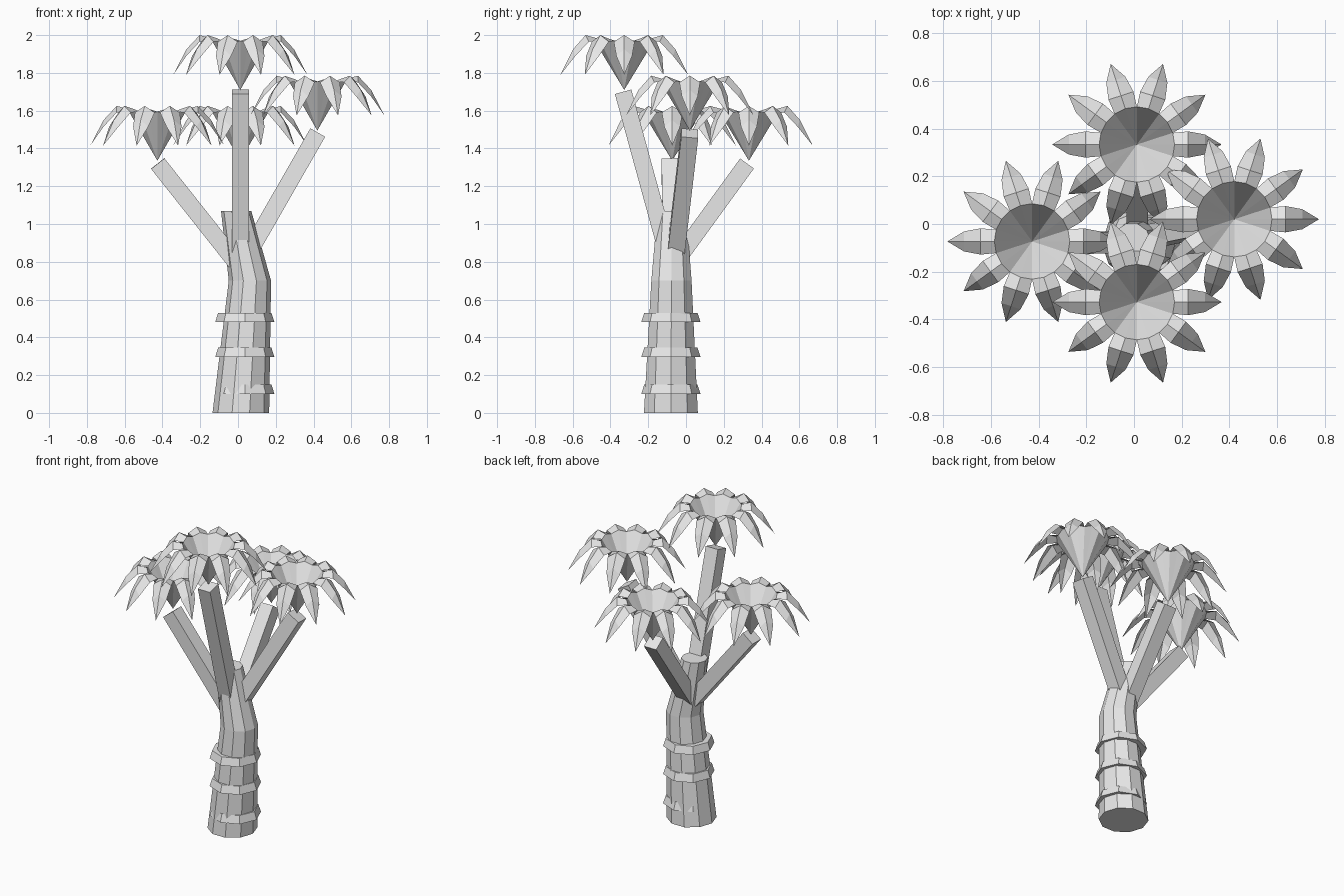
import bpy, bmesh, math
from mathutils import Matrix, Vector

cube = bpy.data.objects.get("Cube")
if cube:
    bpy.data.objects.remove(cube, do_unlink=True)

GREY = (0.8, 0.8, 0.8, 1)
mat = bpy.data.materials.new("light_grey")
mat.use_nodes = True
mat.diffuse_color = GREY
for node in mat.node_tree.nodes:
    if node.type == 'BSDF_PRINCIPLED':
        node.inputs["Base Color"].default_value = GREY


def finish(bm, name):
    bmesh.ops.remove_doubles(bm, verts=bm.verts, dist=0.0005)
    bmesh.ops.recalc_face_normals(bm, faces=bm.faces)
    mesh = bpy.data.meshes.new(name)
    bm.to_mesh(mesh)
    bm.free()
    mesh.materials.append(mat)
    obj = bpy.data.objects.new(name, mesh)
    bpy.context.collection.objects.link(obj)
    return obj


def loft(name, sides, sections):
    """Closed skin through horizontal polygons (x, y, z, radius)."""
    bm = bmesh.new()
    rings = []
    for x, y, z, r in sections:
        angles = [math.tau * i / sides for i in range(sides)]
        rings.append([bm.verts.new((x + r * math.cos(a), y + r * math.sin(a), z))
                      for a in angles])
    for low, high in zip(rings, rings[1:]):
        for i in range(sides):
            j = (i + 1) % sides
            bm.faces.new((low[i], low[j], high[j], high[i]))
    bm.faces.new(rings[0][::-1])
    bm.faces.new(rings[-1])
    return finish(bm, name)


def branch(name, start, end, side, width=0.09):
    """Square bar between two points, one pair of sides facing 'side'."""
    start, end = Vector(start), Vector(end)
    axis = (end - start).normalized()
    u = Vector(side)
    u = (u - axis * u.dot(axis)).normalized()
    v = axis.cross(u)
    turn = Matrix((u, v, axis)).transposed().to_4x4()
    size = Matrix.Diagonal((width, width, (end - start).length, 1))
    bm = bmesh.new()
    bmesh.ops.create_cube(bm, size=1, matrix=Matrix.Translation((start + end) / 2) @ turn @ size)
    return finish(bm, name)


def crown(name, x, y, top, fronds=10):
    """Funnel whose rim folds out into drooping, ridged fronds."""
    bm = bmesh.new()
    half = math.pi / fronds
    rim = 0.158
    apex = (0, 0, -0.29)
    ridge = [(rim, 0, -0.015), (0.215, 0, 0), (0.285, 0, -0.075), (0.355, 0, -0.21)]
    for i in range(fronds):
        turn = Matrix.Translation((x, y, top)) @ Matrix.Rotation(2 * half * i, 4, 'Z')
        for s in (-1, 1):
            edge = [(rim * math.cos(half), s * rim * math.sin(half), -0.03),
                    (0.215, s * 0.055, -0.035), (0.285, s * 0.042, -0.11)]
            faces = [(apex, ridge[0], edge[0]),
                     (ridge[0], ridge[1], edge[1], edge[0]),
                     (ridge[1], ridge[2], edge[2], edge[1]),
                     (ridge[2], ridge[3], edge[2])]
            for pts in faces:
                bm.faces.new([bm.verts.new(turn @ Vector(p)) for p in pts])
    return finish(bm, name)


# Bent trunk with flared bark rings
loft("trunk", 10, [(0.015, -0.08, 0, 0.15), (0.063, -0.077, 0.7, 0.112),
                   (-0.01, -0.075, 1.07, 0.08)])
for n, z in enumerate((0.1, 0.295, 0.48)):
    loft(f"bark_ring_{n + 1}", 8, [(0.036, -0.08, z, 0.157), (0.036, -0.08, z + 0.05, 0.141)])

# Branches
branch("front_branch", (0.013, -0.1, 0.85), (0.013, -0.333, 1.7), (1, 0, 0))
branch("back_branch", (0.013, -0.055, 0.8), (0.013, 0.323, 1.32), (1, 0, 0))
branch("left_branch", (0.03, -0.06, 0.8), (0.42, 0.02, 1.48), (0, 1, 0))
branch("right_branch", (-0.013, -0.075, 0.8), (-0.425, -0.085, 1.32), (0, 1, 0))

# Leaf crowns
crown("front_crown", 0.012, -0.327, 2.0)
crown("back_crown", 0.012, 0.333, 1.625)
crown("left_crown", 0.42, 0.02, 1.785)
crown("right_crown", -0.427, -0.073, 1.625)
